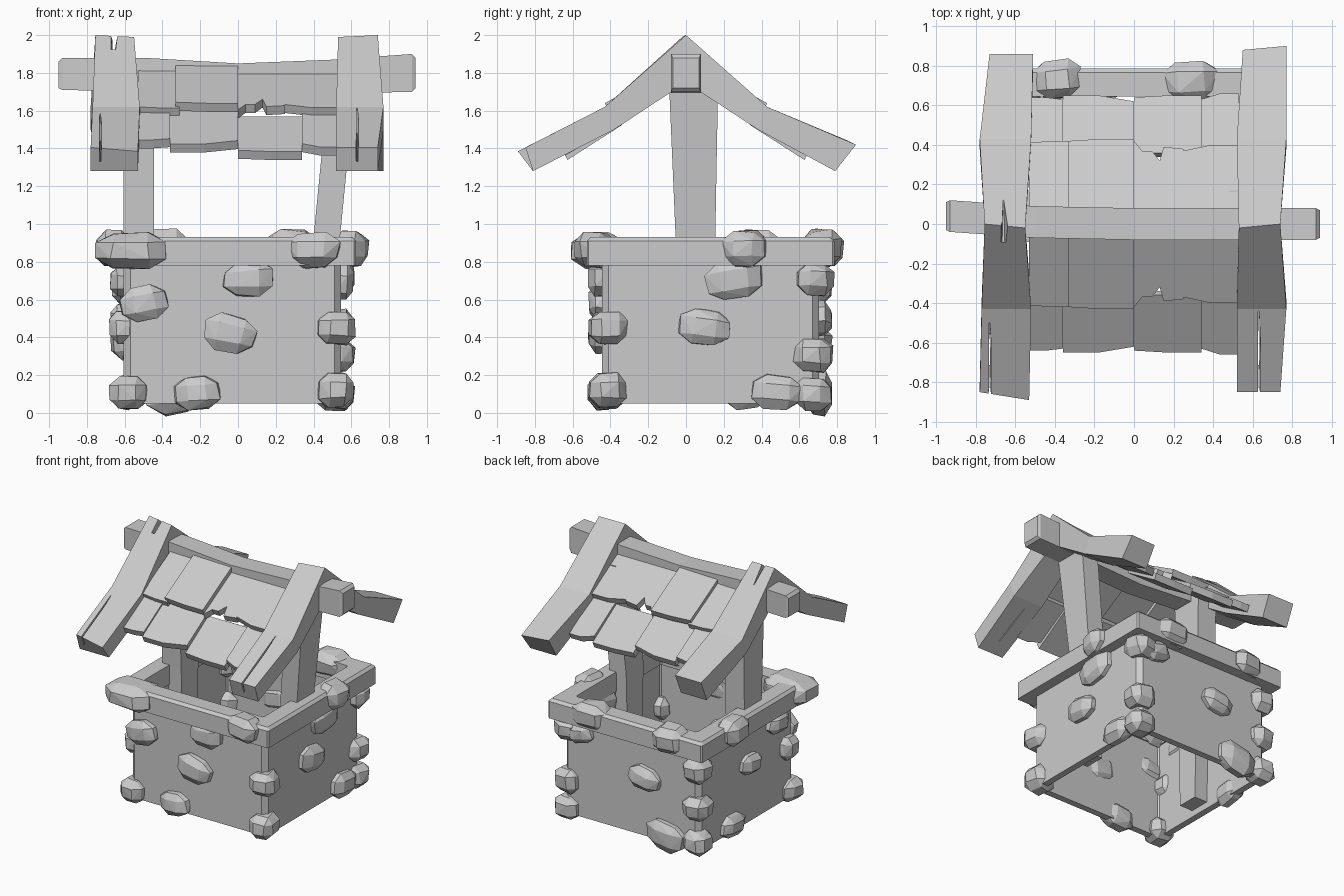
import bpy, bmesh, random
from mathutils import Vector, Matrix

random.seed(7)
if "Cube" in bpy.data.objects:
    bpy.data.objects.remove(bpy.data.objects["Cube"], do_unlink=True)

grey = bpy.data.materials.new("plain_grey")
grey.use_nodes = True
GREY = (0.6, 0.6, 0.6, 1)
grey.diffuse_color = GREY
grey.node_tree.nodes["Principled BSDF"].inputs["Base Color"].default_value = GREY


def finish(name, bm):
    """Turn a bmesh into a flat shaded grey object."""
    bmesh.ops.recalc_face_normals(bm, faces=bm.faces)
    mesh = bpy.data.meshes.new(name)
    bm.to_mesh(mesh)
    bm.free()
    mesh.materials.append(grey)
    obj = bpy.data.objects.new(name, mesh)
    bpy.context.scene.collection.objects.link(obj)
    return obj


def skin(name, sections, closed=False):
    """Skin a row of matching loops, either capped or joined last to first."""
    bm = bmesh.new()
    rings = [[bm.verts.new(p) for p in s] for s in sections]
    count = len(rings[0])
    following = rings[1:] + rings[:1] if closed else rings[1:]
    for a, b in zip(rings, following):
        for i in range(count):
            j = (i + 1) % count
            bm.faces.new((a[i], a[j], b[j], b[i]))
    if not closed:
        bm.faces.new(rings[0])
        bm.faces.new(rings[-1])
    return finish(name, bm)


# Square well shaft and rim, both hollow rings with chamfered corners
CX, CY, HALF = -0.03, 0.13, 0.575


def square(half, chamfer, z):
    pts = []
    for sx, sy in ((1, 1), (-1, 1), (-1, -1), (1, -1)):
        pair = [(sx * half, sy * (half - chamfer)), (sx * (half - chamfer), sy * half)]
        if sx * sy < 0:
            pair.reverse()
        pts += [(CX + x, CY + y, z) for x, y in pair]
    return pts


INNER = HALF - 0.05
skin("well_wall", [square(HALF, 0.035, 0.05), square(HALF, 0.035, 0.85),
                   square(INNER, 0.01, 0.85), square(INNER, 0.01, 0.05)], closed=True)
RIM = HALF + 0.08
skin("well_rim", [square(RIM, 0.01, 0.78), square(RIM, 0.01, 0.91),
                  square(RIM - 0.02, 0.01, 0.93), square(INNER - 0.01, 0.01, 0.93),
                  square(INNER - 0.01, 0.01, 0.78)], closed=True)


# Posts: tapered, leaning slightly outwards
def post(name, x_low, x_high, width):
    levels = ((0.1, x_low, -0.03, 0.13), (0.93, x_low, -0.055, 0.155), (1.75, x_high, -0.09, 0.17))
    skin(name, [[(x, y0, z), (x + width, y0, z), (x + width, y1, z), (x, y1, z)]
                for z, x, y0, y1 in levels])


post("right_post", -0.605, -0.605, 0.16)
post("left_post", 0.4, 0.48, 0.14)


# Sagging ridge beam
def beam_section(x, low, high, y, half=0.08):
    return [(x, y - half, low), (x, y + half, low), (x, y + half, high), (x, y - half, high)]


skin("ridge_beam", [
    beam_section(-0.95, 1.72, 1.86, 0.04, 0.07), beam_section(-0.93, 1.71, 1.88, 0.04),
    beam_section(-0.5, 1.7, 1.88, 0.01), beam_section(0, 1.67, 1.85, 0),
    beam_section(0.5, 1.69, 1.87, 0), beam_section(0.92, 1.7, 1.9, 0),
    beam_section(0.94, 1.72, 1.88, 0, 0.07)])

# Bent gable rafters: top and bottom edge at each bend
BENDS = [(-0.9, 1.38, -0.81, 1.28), (-0.43, 1.62, -0.38, 1.5), (0, 2.0, 0, 1.75),
         (0.43, 1.62, 0.38, 1.5), (0.9, 1.42, 0.79, 1.28)]


def rafter(name, spans, trims):
    """Spans give the x range at each bend, trims shorten the ragged top ends."""
    sections = []
    for (ty, tz, by, bz), (a, b), (ta, tb) in zip(BENDS, spans, trims):
        inward = -1 if ty > 0 else 1
        sections.append([(a, ty + inward * ta, tz + ta / 2), (b, ty + inward * tb, tz + tb / 2),
                         (b, by, bz), (a, by, bz)])
    return skin(name, sections)


def crack(target, x, y_tip, y_wide, width, z_low):
    """Cut a V shaped split that opens from the tip towards the wide end."""
    cutter = skin("crack_wedge", [
        [(x - w / 6, y, z_low), (x + w / 6, y, z_low), (x + w, y, 2.1), (x - w, y, 2.1)]
        for y, w in ((y_tip, 0.004), (y_wide, width))])
    cutter.hide_render = True
    mod = target.modifiers.new("crack", 'BOOLEAN')
    mod.operation = 'DIFFERENCE'
    mod.solver = 'EXACT'
    mod.object = cutter
    bpy.context.view_layer.objects.active = target
    bpy.ops.object.modifier_apply(modifier=mod.name)
    bpy.data.objects.remove(cutter, do_unlink=True)


WHOLE = (0, 0)
right_rafter = rafter(
    "right_rafter",
    [(-0.78, -0.53), (-0.77, -0.52), (-0.755, -0.55), (-0.78, -0.52), (-0.73, -0.51)],
    [(0.05, 0.01), WHOLE, (0, -0.02), WHOLE, (0.04, 0.04)])
left_rafter = rafter(
    "left_rafter",
    [(0.52, 0.74), (0.52, 0.77), (0.53, 0.74), (0.52, 0.77), (0.55, 0.77)],
    [(0.05, 0.05), WHOLE, (-0.02, 0), WHOLE, (0.02, 0)])
crack(right_rafter, -0.66, 0.16, -0.09, 0.04, 1.89)
crack(right_rafter, -0.73, -0.5, -0.95, 0.03, 1.33)
crack(left_rafter, 0.63, -0.44, -0.95, 0.03, 1.33)


# Roof planks: outlines in plan, dropped onto the slope, on both sides
def plank(name, outline, lift, slope, thick=0.045):
    for label, side in (("front", -1), ("back", 1)):
        upper = [(x, side * y, lift - slope * y) for x, y in outline]
        lower = [(x, y - side * thick / 2, z - thick) for x, y, z in upper]
        skin(label + "_" + name, [upper, lower])


def strip(x0, x1, top, eave0, eave1):
    middle = (x0 + x1) / 2
    return [(x0, top), (x1, top), (x1, eave1), (middle, max(eave0, eave1)), (x0, eave0)]


UPPER, LOWER = 0.06, 0.36
plank("upper_plank_a", strip(-0.53, -0.31, UPPER, 0.41, 0.42), 1.85, 0.56)
plank("upper_plank_b", strip(-0.33, 0, UPPER, 0.42, 0.43), 1.88, 0.56)
plank("upper_plank_c", [(0, UPPER), (0.25, UPPER), (0.25, 0.38), (0.15, 0.39), (0.13, 0.32),
                        (0.09, 0.37), (0.04, 0.37), (0, 0.42)], 1.84, 0.56)
plank("upper_plank_d", strip(0.25, 0.53, UPPER, 0.37, 0.4), 1.84, 0.56)
plank("lower_plank_a", strip(-0.53, -0.36, LOWER, 0.64, 0.63), 1.83, 0.6)
plank("lower_plank_b", strip(-0.36, 0, LOWER, 0.65, 0.62), 1.82, 0.61)
plank("lower_plank_c", strip(0, 0.34, LOWER, 0.64, 0.65), 1.8, 0.64)
plank("lower_plank_d", strip(0.34, 0.53, LOWER, 0.63, 0.66), 1.81, 0.61)


# Stones: chipped, bevelled blocks
def stone(name, place, size, turn_axis='Z'):
    bm = bmesh.new()
    bmesh.ops.create_cube(bm, size=2)
    for v in bm.verts:
        v.co = [c * random.uniform(0.85, 1.05) for c in v.co]
    bmesh.ops.bevel(bm, geom=bm.edges[:], offset=0.5, segments=1, affect='EDGES')
    tilt = Matrix.Rotation(random.uniform(-0.25, 0.25), 3, turn_axis)
    for v in bm.verts:
        chipped = [c * s * random.uniform(0.92, 1.08) for c, s in zip(v.co, size)]
        v.co = tilt @ Vector(chipped) + Vector(place)
    hull = bmesh.ops.convex_hull(bm, input=bm.verts)
    spare = [g for g in hull["geom_interior"] if isinstance(g, bmesh.types.BMVert)]
    bmesh.ops.delete(bm, geom=spare, context='VERTS')
    old = [f for f in bm.faces if len(f.verts) > 3]
    bmesh.ops.delete(bm, geom=old, context='FACES_ONLY')
    finish(name, bm)


DEPTH, FLAT = 0.07, 0.7
# Stones in each wall: position along the wall, height, half width
WALLS = {
    "front": [(-0.5, 0.58, 0.135), (0.05, 0.71, 0.135), (-0.04, 0.42, 0.14), (-0.22, 0.11, 0.13)],
    "back": [(-0.15, 0.5, 0.13), (-0.33, 0.1, 0.16), (0.4, 0.7, 0.11)],
    "left": [(0.1, 0.45, 0.14), (0.25, 0.71, 0.15), (0.48, 0.11, 0.14)],
    "right": [(0.1, 0.5, 0.11), (0.32, 0.11, 0.13), (-0.22, 0.7, 0.11)],
}
for wall, stones in WALLS.items():
    sign = -1 if wall in ("front", "right") else 1
    for n, (u, z, w) in enumerate(stones):
        if wall in ("front", "back"):
            stone(f"{wall}_stone_{n}", (u, CY + sign * HALF, z), (w, DEPTH, w * FLAT), 'Y')
        else:
            stone(f"{wall}_stone_{n}", (CX + sign * HALF, u, z), (DEPTH, w, w * FLAT), 'X')

# Stones wrapping the shaft corners, by height
CORNERS = [(-1, -1, (0.11,)), (1, -1, (0.12, 0.45)),
           (1, 1, (0.1, 0.31, 0.71)), (-1, 1, (0.11, 0.37, 0.66))]
for sx, sy, heights in CORNERS:
    for z in heights:
        place = (CX + sx * (HALF - 0.03), CY + sy * (HALF - 0.03), z)
        stone("corner_stone", place, (0.1, 0.1, 0.09))
stone("right_corner_stone", (CX - HALF, -0.36, 0.45), (0.08, 0.08, 0.09))

# Stones sitting over the rim
stone("rim_stone_front_right", (-0.56, -0.46, 0.86), (0.2, 0.15, 0.1))
stone("rim_stone_front_left", (0.4, -0.48, 0.86), (0.15, 0.1, 0.1))
stone("rim_stone_left", (0.6, 0.31, 0.87), (0.09, 0.12, 0.1))
stone("rim_stone_back_right", (-0.39, 0.73, 0.87), (0.13, 0.1, 0.1))
stone("rim_stone_back_left", (0.29, 0.72, 0.87), (0.15, 0.1, 0.1))
stone("rim_stone_right", (-0.66, 0.38, 0.87), (0.09, 0.14, 0.1))
